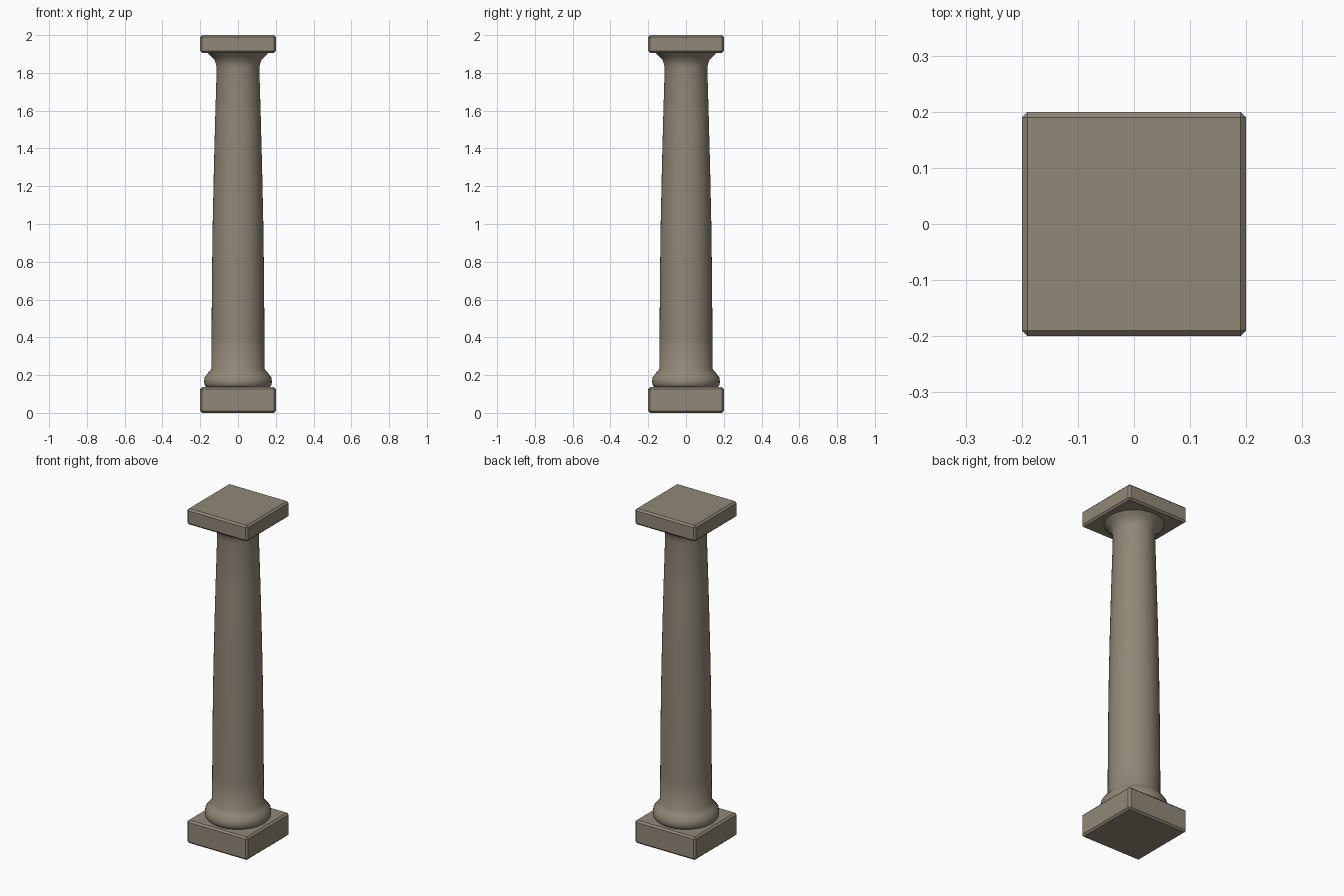
import bpy, bmesh, math

if "Cube" in bpy.data.objects:
    bpy.data.objects.remove(bpy.data.objects["Cube"])

stone = bpy.data.materials.new("warm grey stone")
stone.diffuse_color = (0.28, 0.245, 0.185, 1)
stone.use_nodes = True
stone.node_tree.nodes["Principled BSDF"].inputs["Base Color"].default_value = stone.diffuse_color


def finish(name, bm):
    bmesh.ops.recalc_face_normals(bm, faces=bm.faces)
    mesh = bpy.data.meshes.new(name)
    bm.to_mesh(mesh)
    bm.free()
    mesh.materials.append(stone)
    obj = bpy.data.objects.new(name, mesh)
    bpy.context.collection.objects.link(obj)
    return obj


def slab(name, z0, z1, half=0.2, chamfer=0.01):
    bm = bmesh.new()
    bmesh.ops.create_cube(bm, size=1)
    for v in bm.verts:
        v.co = (v.co.x * 2 * half, v.co.y * 2 * half, z0 + (v.co.z + 0.5) * (z1 - z0))
    bmesh.ops.bevel(bm, geom=bm.edges[:], offset=chamfer, segments=1,
                    affect='EDGES', profile=0.5)
    return finish(name, bm)


def turned(name, profile, sides=48):
    bm = bmesh.new()
    rings = []
    for r, z in profile:
        rings.append([bm.verts.new((r * math.cos(2 * math.pi * i / sides),
                                    r * math.sin(2 * math.pi * i / sides), z))
                      for i in range(sides)])
    for a, b in zip(rings, rings[1:]):
        for i in range(sides):
            j = (i + 1) % sides
            bm.faces.new((a[i], a[j], b[j], b[i]))
    bm.faces.new(rings[0])
    bm.faces.new(rings[-1])
    obj = finish(name, bm)
    bpy.ops.object.select_all(action='DESELECT')
    obj.select_set(True)
    bpy.context.view_layer.objects.active = obj
    bpy.ops.object.shade_smooth_by_angle(angle=math.radians(60))
    return obj


# Square chamfered blocks at foot and head
slab("plinth", 0.0, 0.137)
slab("abacus", 1.905, 2.0)

# Round base moulding, tapered shaft and flared neck in one turned profile
turned("shaft", [
    (0.168, 0.136), (0.177, 0.148), (0.180, 0.165), (0.177, 0.188),
    (0.158, 0.212), (0.141, 0.232),
    (0.140, 0.40), (0.138, 0.70), (0.134, 1.00),
    (0.128, 1.28), (0.121, 1.55), (0.113, 1.82),
    (0.116, 1.845), (0.124, 1.868), (0.142, 1.888), (0.162, 1.906),
])
